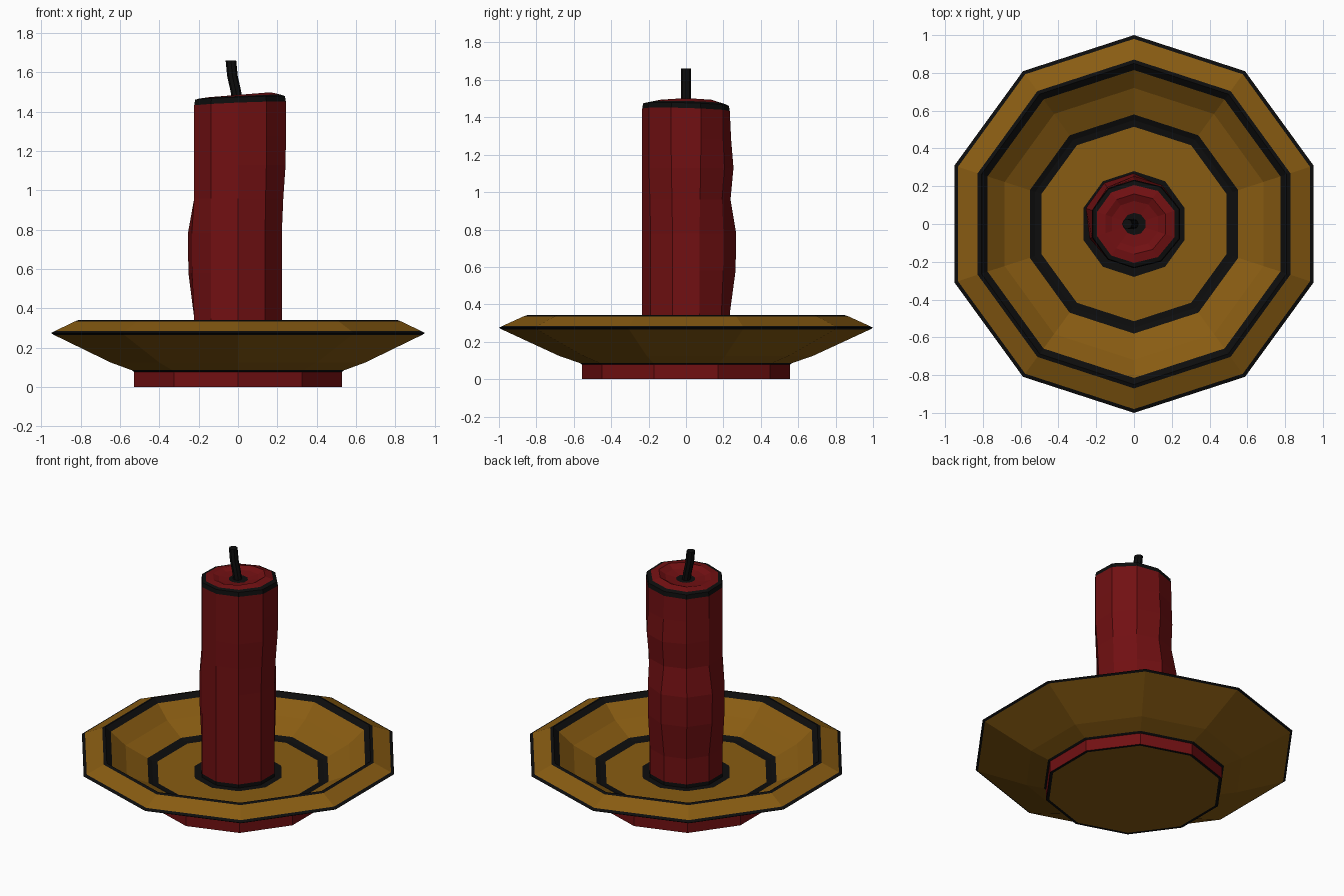
import bpy, math
from mathutils import Vector

if "Cube" in bpy.data.objects:
    bpy.data.objects.remove(bpy.data.objects["Cube"])

SIDES = 10


def material(name, rgb):
    m = bpy.data.materials.new(name)
    m.diffuse_color = (*rgb, 1)
    m.use_nodes = True
    m.node_tree.nodes["Principled BSDF"].inputs["Base Color"].default_value = m.diffuse_color
    return m


gold = material("gold", (0.25, 0.107, 0.006))
red = material("dark_red", (0.165, 0.005, 0.006))
black = material("black", (0.004, 0.004, 0.004))
PALETTE = [gold, red, black]
G, R, K = 0, 1, 2


def angles(n):
    return [math.pi / 2 + 2 * math.pi * i / n for i in range(n)]


def loft(name, rings, bands, caps):
    """Skin rings of points; bands[i] colours the strip from ring i to i+1."""
    n = len(rings[0])
    verts = [p for ring in rings for p in ring]
    faces, mats = [], []
    for k in range(len(rings) - 1):
        for i in range(n):
            j = (i + 1) % n
            faces.append((k * n + i, k * n + j, (k + 1) * n + j, (k + 1) * n + i))
            mats.append(bands[k])
    faces.append(tuple(reversed(range(n))))
    faces.append(tuple(range(len(verts) - n, len(verts))))
    mats += caps
    mesh = bpy.data.meshes.new(name)
    mesh.from_pydata(verts, [], faces)
    for m in PALETTE:
        mesh.materials.append(m)
    for f, m in zip(mesh.polygons, mats):
        f.material_index = m
    mesh.update()
    ob = bpy.data.objects.new(name, mesh)
    bpy.context.collection.objects.link(ob)
    return ob


def circle(r, z, n=SIDES, cx=0.0):
    return [Vector((cx + r * math.cos(a), r * math.sin(a), z)) for a in angles(n)]


# Dish with foot: (radius, height, colour of the strip that follows)
dish = [(0.535, 0, K), (0.555, 0, R), (0.555, 0.077, K), (0.568, 0.086, G),
        (0.68, 0.125, G), (0.985, 0.266, K), (1.0, 0.275, K), (0.98, 0.285, G),
        (0.87, 0.335, K), (0.85, 0.342, K), (0.815, 0.315, G), (0.72, 0.235, G),
        (0.58, 0.168, K), (0.55, 0.155, K), (0.515, 0.154, G), (0.28, 0.154, K),
        (0.2, 0.154, K)]
loft("dish", [circle(r, z) for r, z, _ in dish], [c for _, _, c in dish], [G, K])


# Candle body with wax bulges on the back left and back right
def lobe(a, centre):
    return max(0.0, min(1.0, 1.25 * math.cos(a - math.radians(centre))))


def wax_radius(a, z):
    low = 0.037 * lobe(a, 126) * math.exp(-((z - 0.69) / 0.17) ** 4)
    high = 0.02 * lobe(a, 54) * math.exp(-((z - 1.14) / 0.14) ** 2)
    lean = 0.022 * lobe(a, 0) ** 2 * min(1, max(0, (z - 0.85) / 0.3))
    return 0.234 + low + max(high, lean)


def candle_ring(z):
    return [Vector((wax_radius(a, z) * math.cos(a), wax_radius(a, z) * math.sin(a), z))
            for a in angles(SIDES)]


def top_ring(scale, z, tilt_x, tilt_y):
    ring = candle_ring(1.45)
    for p in ring:
        p.x *= scale
        p.y *= scale
        p.z = z + tilt_x * p.x + tilt_y * p.y
    return ring


rings = [candle_ring(z) for z in (0.15, 0.178, 0.35, 0.58, 0.78, 0.96, 1.13, 1.28)]
rings += [top_ring(1, 1.44, 0.04, -0.03), top_ring(0.98, 1.468, 0.04, -0.03),
          top_ring(0.88, 1.476, 0.05, -0.02), top_ring(0.68, 1.486, 0.08, 0),
          top_ring(0.52, 1.468, 0.05, 0), top_ring(0.25, 1.46, 0, 0)]
loft("candle", rings, [K] + [R] * 7 + [K, K, R, R, R], [R, K])

# Bent wick
path = [(0, 1.44), (-0.012, 1.51), (-0.028, 1.58), (-0.036, 1.66)]
loft("wick", [circle(0.027, z, 8, x) for x, z in path], [K] * 3, [K, K])
